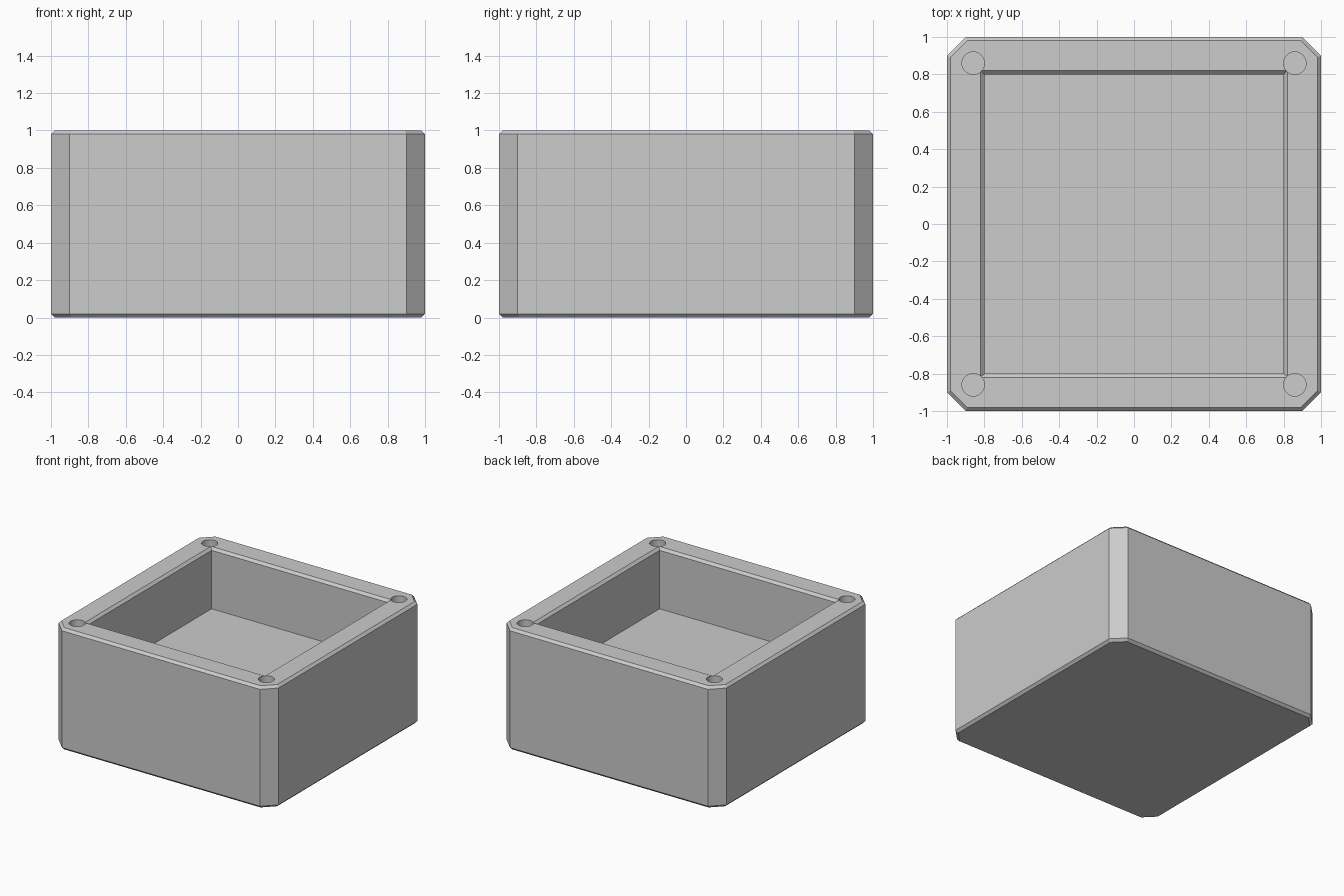
import bpy
import bmesh
import math

cube = bpy.data.objects.get("Cube")
if cube:
    bpy.data.objects.remove(cube, do_unlink=True)

# Sizes
HEIGHT = 1.0
CORNER = 0.1
EDGE = 0.02
CAVITY = 0.8
FLOOR_Z = 0.5
HOLE_POS = 0.86
HOLE_RADIUS = 0.06
HOLE_DEPTH = 0.4

grey = bpy.data.materials.new("light_grey")
grey.use_nodes = True
colour = (0.604, 0.604, 0.604, 1)
grey.diffuse_color = colour
grey.node_tree.nodes["Principled BSDF"].inputs["Base Color"].default_value = colour


def add_object(name, bm):
    bmesh.ops.recalc_face_normals(bm, faces=bm.faces)
    mesh = bpy.data.meshes.new(name)
    bm.to_mesh(mesh)
    bm.free()
    mesh.materials.append(grey)
    obj = bpy.data.objects.new(name, mesh)
    bpy.context.collection.objects.link(obj)
    return obj


def bevel(bm, edges, width):
    bmesh.ops.bevel(bm, geom=edges, offset=width, offset_type='OFFSET',
                    segments=1, profile=0.5, affect='EDGES')


def is_upright(edge):
    a, b = edge.verts
    return abs(a.co.z - b.co.z) > 0.5


# Box body: cut upright corners, then a fine chamfer round top and bottom
bm = bmesh.new()
bmesh.ops.create_cube(bm, size=2)
for v in bm.verts:
    v.co.z = HEIGHT if v.co.z > 0 else 0
bevel(bm, [e for e in bm.edges if is_upright(e)], CORNER)
bevel(bm, [e for e in bm.edges if not is_upright(e)], EDGE)
body = add_object("box_body", bm)

# Cavity cutter: straight pit with a flared rim
bm = bmesh.new()
rings = []
for z, half in ((FLOOR_Z, CAVITY), (HEIGHT - EDGE, CAVITY),
                (HEIGHT + EDGE, CAVITY + 2 * EDGE)):
    rings.append([bm.verts.new((sx * half, sy * half, z))
                  for sx, sy in ((-1, -1), (1, -1), (1, 1), (-1, 1))])
bm.faces.new(rings[0])
bm.faces.new(rings[-1])
for low, high in zip(rings, rings[1:]):
    for i in range(4):
        j = (i + 1) % 4
        bm.faces.new((low[i], low[j], high[j], high[i]))
cutters = [add_object("cavity_cutter", bm)]

# Screw hole cutters, one per corner
for sx in (-1, 1):
    for sy in (-1, 1):
        bm = bmesh.new()
        bmesh.ops.create_cone(bm, cap_ends=True, segments=48, radius1=HOLE_RADIUS,
                              radius2=HOLE_RADIUS, depth=2 * HOLE_DEPTH)
        bmesh.ops.translate(bm, verts=bm.verts,
                            vec=(sx * HOLE_POS, sy * HOLE_POS, HEIGHT))
        cutters.append(add_object("screw_hole_cutter", bm))

# Cut the cavity and holes, then discard the cutters
bpy.context.view_layer.objects.active = body
for cutter in cutters:
    mod = body.modifiers.new("cut", 'BOOLEAN')
    mod.operation = 'DIFFERENCE'
    mod.solver = 'EXACT'
    mod.object = cutter
    bpy.ops.object.modifier_apply(modifier=mod.name)
    bpy.data.objects.remove(cutter, do_unlink=True)

# Round shading in the holes, crisp chamfers elsewhere
bpy.ops.object.select_all(action='DESELECT')
body.select_set(True)
bpy.ops.object.shade_smooth_by_angle(angle=math.radians(25))
